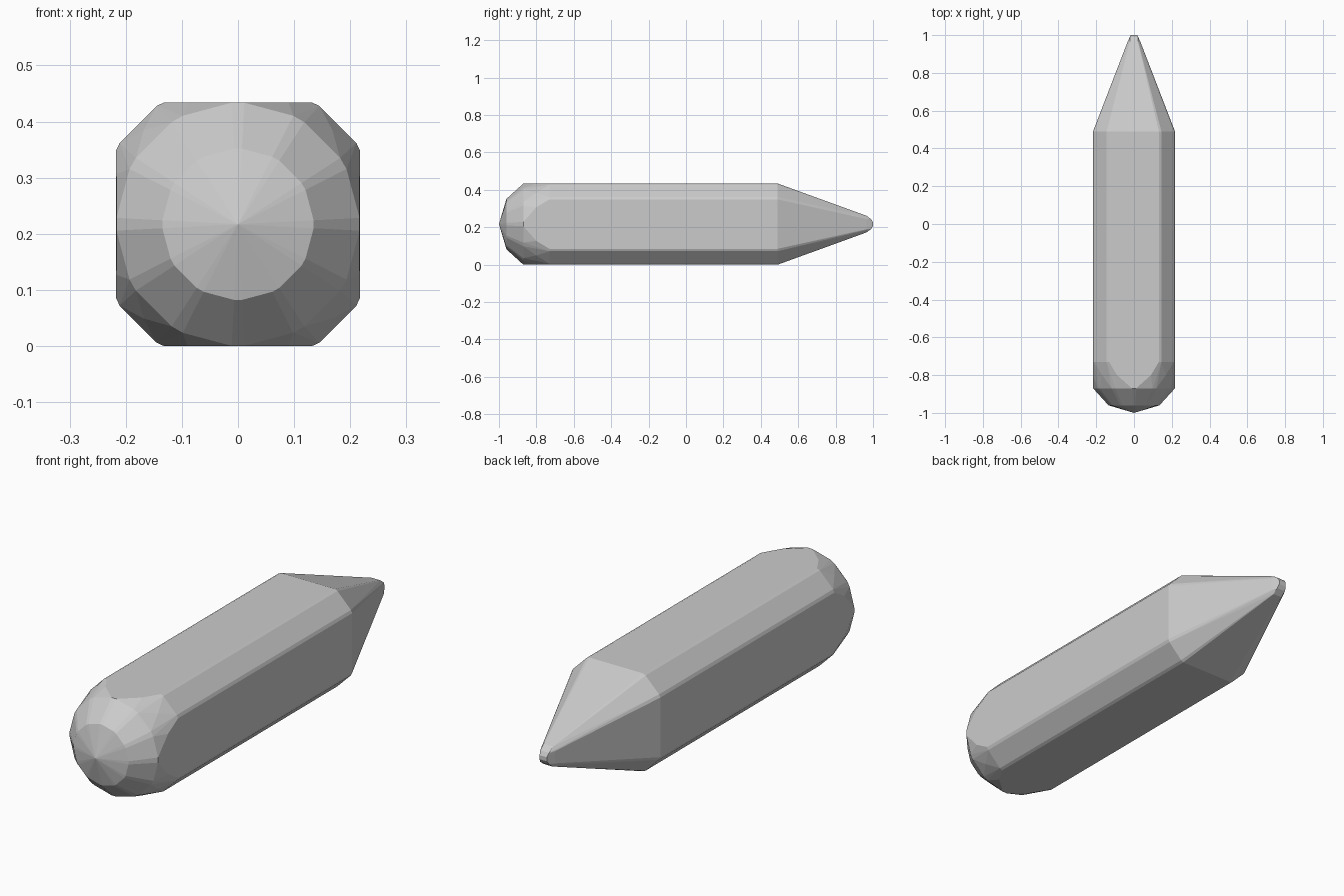
import bpy, bmesh
from math import cos, sin, radians

if "Cube" in bpy.data.objects:
    bpy.data.objects.remove(bpy.data.objects["Cube"])

R = 0.217    # half width of the shaft
bm = bmesh.new()


def add(x, y, z):
    bm.verts.new((x, y, z + R))


def quad_points(y, pts):
    """Mirror a quarter profile into all four quadrants."""
    for x, z in pts:
        for sx in (-1, 1):
            for sz in (-1, 1):
                add(sx * x, y, sz * z)


# Square shaft section with softened chamfered corners
corner = [(0.132, R), (0.145, 0.211), (0.211, 0.145), (R, 0.132)]
quad_points(0.49, corner)
quad_points(-0.73, corner)

# Tapered point ending in a narrow, rounded tip
quad_points(0.965, [(x * 0.155, z * 0.205) for x, z in corner])
quad_points(0.99, [(0.022, 0.026)])
quad_points(1.0, [(0.018, 0.009)])

# Domed end: arcs across the flats, then two bevelled 12-sided rings and apex
quad_points(-0.80, [(R, 0.09), (0.09, R), (0.168, 0.168)])
for y, r in ((-0.87, R), (-0.96, 0.135)):
    for k in range(12):
        for d in (-3, 3):
            a = radians(30 * k + d)
            add(r * cos(a), y, r * sin(a))
add(0, -1.0, 0)

# The whole solid is convex, so skin it with a hull
res = bmesh.ops.convex_hull(bm, input=bm.verts[:])
bmesh.ops.delete(bm, geom=[v for v in bm.verts if not v.link_faces], context='VERTS')
bmesh.ops.dissolve_limit(bm, angle_limit=radians(0.5), verts=bm.verts[:], edges=bm.edges[:])
bmesh.ops.recalc_face_normals(bm, faces=bm.faces[:])

mesh = bpy.data.meshes.new("pointed_stick")
bm.to_mesh(mesh)
bm.free()
bpy.context.collection.objects.link(bpy.data.objects.new("pointed_stick", mesh))
